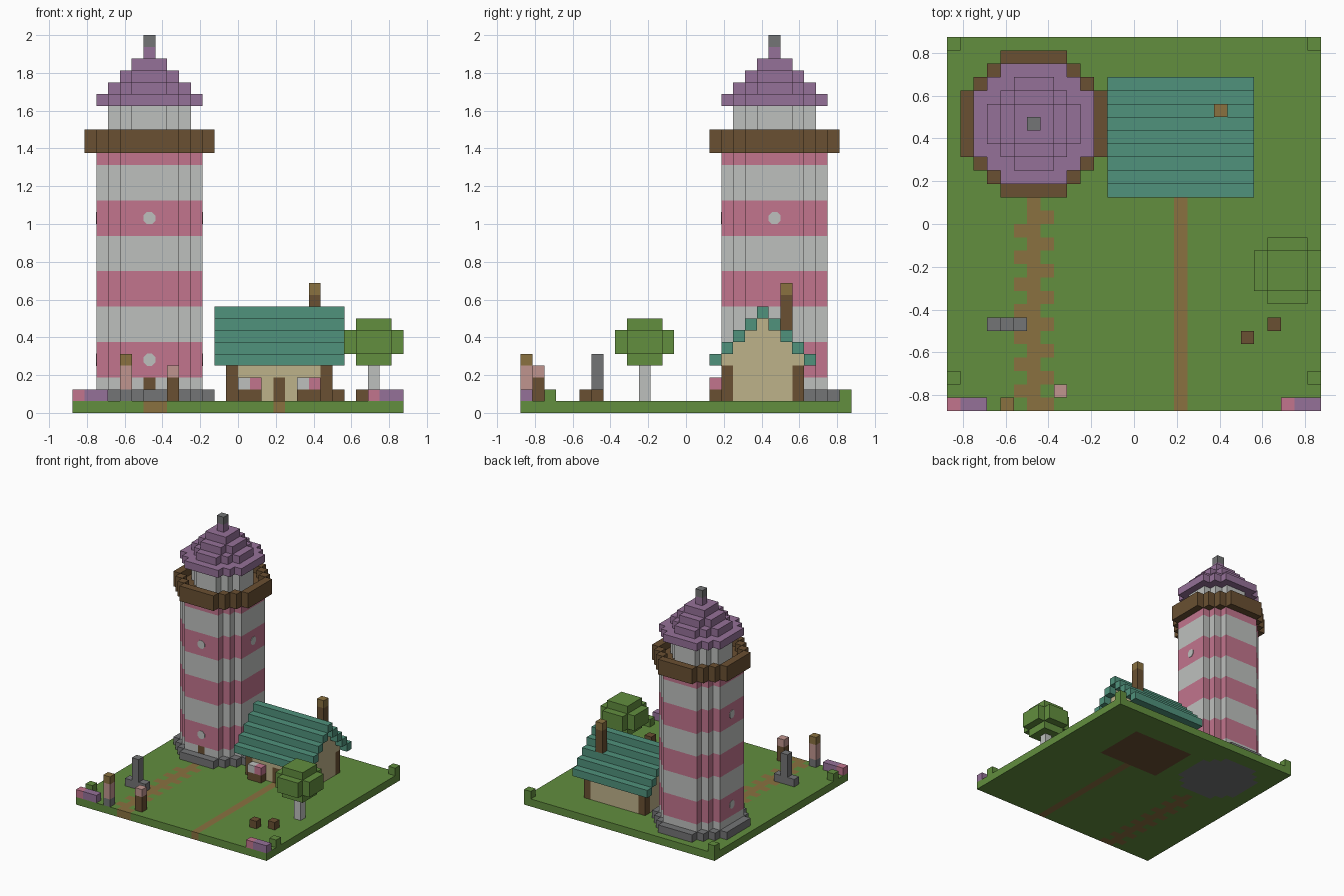
import bpy, bmesh, math
from mathutils import Matrix, Vector

if "Cube" in bpy.data.objects:
    bpy.data.objects.remove(bpy.data.objects["Cube"], do_unlink=True)

U = 0.0625            # edge of one block
HALF = 14             # half the base, in blocks
TOWER = (6, 21)       # centre block of the tower


def linear(c):
    c /= 255
    return c / 12.92 if c <= 0.04045 else ((c + 0.055) / 1.055) ** 2.4


PALETTE = {
    "grass_green": (98, 142, 62), "path_brown": (138, 113, 64),
    "dark_wood": (106, 80, 50), "stone_grey": (116, 117, 118),
    "pale_grey": (190, 192, 190), "stripe_pink": (194, 117, 141),
    "roof_purple": (149, 113, 152), "roof_teal": (80, 146, 124),
    "wall_tan": (190, 178, 138), "salmon": (192, 149, 143),
}
MATS = {}
for mat_name, rgb in PALETTE.items():
    m = bpy.data.materials.new(mat_name)
    m.use_nodes = True
    colour = (*[linear(c) for c in rgb], 1)
    m.diffuse_color = colour
    m.node_tree.nodes["Principled BSDF"].inputs["Base Color"].default_value = colour
    MATS[mat_name] = m


def finish(name, bm, colours):
    me = bpy.data.meshes.new(name)
    bm.to_mesh(me)
    bm.free()
    for c in colours:
        me.materials.append(MATS[c])
    ob = bpy.data.objects.new(name, me)
    bpy.context.collection.objects.link(ob)
    return ob


def blocks(name, cells):
    """Outer skin of a set of coloured blocks, with flat areas merged."""
    bm = bmesh.new()
    colours = sorted(set(cells.values()))
    verts = {}
    for cell, colour in cells.items():
        for axis in range(3):
            for side in (0, 1):
                near = list(cell)
                near[axis] += 2 * side - 1
                if tuple(near) in cells:
                    continue
                loop = []
                for a, b in ((0, 0), (1, 0), (1, 1), (0, 1)):
                    p = list(cell)
                    p[axis] += side
                    p[(axis + 1) % 3] += a
                    p[(axis + 2) % 3] += b
                    p = tuple(p)
                    if p not in verts:
                        verts[p] = bm.verts.new(((p[0] - HALF) * U, (p[1] - HALF) * U, p[2] * U))
                    loop.append(verts[p])
                face = bm.faces.new(loop if side else loop[::-1])
                face.material_index = colours.index(colour)
    bmesh.ops.dissolve_limit(bm, angle_limit=0.01, verts=bm.verts[:],
                             edges=bm.edges[:], delimit={'MATERIAL'})
    return finish(name, bm, colours)


def box(i, j, k, colour):
    """Blocks filling half-open ranges; a single number means one block."""
    spans = [range(*s) if isinstance(s, tuple) else (s,) for s in (i, j, k)]
    return {(x, y, z): colour for x in spans[0] for y in spans[1] for z in spans[2]}


def disc(centre, width, k, colour, hole=0):
    """Stepped round layer, optionally with a round hole."""
    r = width // 2
    span = range(-r, r + 1)
    return {(centre[0] + x, centre[1] + y, k): colour for x in span for y in span
            if hole * hole / 4 <= x * x + y * y <= width * width / 4}


# Ground with paths and foundations let into it
ground = box((0, 28), (0, 28), 0, "grass_green")
ground |= box(17, (0, 17), 0, "path_brown")
ground |= box(6, (0, 16), 0, "path_brown")
for j in range(15):
    ground |= box(5 if j % 2 else 7, j, 0, "path_brown")
ground |= box((13, 22), (17, 24), 0, "dark_wood")
ground |= disc(TOWER, 9, 0, "stone_grey")
blocks("ground", ground)
for side, i in (("right", 0), ("left", 27)):
    for end, j in (("front", 2), ("back", 27)):
        blocks(f"{end}_{side}_shrub", box(i, j, 1, "grass_green"))

# Striped tower
blocks("tower_base", disc(TOWER, 11, 1, "stone_grey"))
shaft = {}
for k in range(2, 22):
    shaft |= disc(TOWER, 9, k, "stripe_pink" if (k // 3) % 2 else "pale_grey")
shaft |= box(TOWER[0], 17, 2, "dark_wood")
blocks("tower_shaft", shaft)
blocks("balcony", disc(TOWER, 11, 22, "dark_wood") | disc(TOWER, 11, 23, "dark_wood", hole=9.02))
lantern = {}
for k in range(23, 26):
    lantern |= disc(TOWER, 7, k, "pale_grey")
blocks("lantern_room", lantern)
cap = {}
for step, width in enumerate((9, 7, 5, 3, 1)):
    cap |= disc(TOWER, width, 26 + step, "roof_purple")
blocks("tower_roof", cap)
blocks("finial", box(*TOWER, 31, "stone_grey"))

# Round windows on three sides of the tower
axis_point = Vector(((TOWER[0] + 0.5 - HALF) * U, (TOWER[1] + 0.5 - HALF) * U, 0))
for side, direction in (("front", (0, -1, 0)), ("left", (1, 0, 0)), ("right", (-1, 0, 0))):
    for level, k in (("lower", 4.5), ("upper", 16.5)):
        d = Vector(direction)
        place = Matrix.Translation(axis_point + d * 4.5 * U + Vector((0, 0, k * U)))
        turn = d.to_track_quat('Z', 'Y').to_matrix().to_4x4()
        bm = bmesh.new()
        bmesh.ops.create_cone(bm, cap_ends=True, segments=8, radius1=0.035, radius2=0.035,
                              depth=0.006,
                              matrix=place @ turn @ Matrix.Rotation(math.pi / 8, 4, 'Z'))
        finish(f"{level}_{side}_window", bm, ["pale_grey"])

# Cottage walls with gables, corner posts and door
house = box((13, 22), (17, 24), (1, 4), "wall_tan")
for step in range(4):
    house |= box((13, 22), (17 + step, 24 - step), 4 + step, "wall_tan")
for i in (13, 21):
    for j in (17, 23):
        house |= box(i, j, (1, 4), "dark_wood")
house |= box(17, 17, (1, 3), "dark_wood")
blocks("cottage_walls", house)

# Stepped cottage roof and chimney
roof = {}
for step in range(5):
    for j in (16 + step, 24 - step):
        roof |= box((12, 23), j, 4 + step, "roof_teal")
blocks("cottage_roof", roof)
blocks("chimney", box(20, 22, (7, 10), "dark_wood") | box(20, 22, 10, "path_brown"))

# Flower boxes beside the cottage door
for side, i in (("right", 14), ("left", 19)):
    blocks(f"{side}_flower_box", box((i, i + 2), 16, 1, "dark_wood")
           | box(i, 16, 2, "pale_grey") | box(i + 1, 16, 2, "stripe_pink"))

# Tree
TREE = (25, 10)
blocks("tree_trunk", box(*TREE, (1, 4), "pale_grey"))
crown = {}
for k, width in ((4, 3), (5, 5), (6, 5), (7, 3)):
    crown |= disc(TREE, width, k, "grass_green")
blocks("tree_crown", crown)

# Garden pieces
for side, i in (("right", 0), ("left", 25)):
    blocks(f"{side}_flower_bed", box(i, 0, 1, "stripe_pink")
           | box((i + 1, i + 3), 0, 1, "roof_purple"))
blocks("stone_monument", box((3, 6), 6, 1, "stone_grey") | box(4, 6, (2, 5), "stone_grey"))
blocks("tall_figure", box(4, 0, 1, "stone_grey") | box(4, 0, (2, 4), "salmon")
       | box(4, 0, 4, "path_brown"))
blocks("short_figure", box(8, 1, (1, 3), "dark_wood") | box(8, 1, 3, "salmon"))
blocks("front_stump", box(22, 5, 1, "dark_wood"))
blocks("back_stump", box(24, 6, 1, "dark_wood"))
